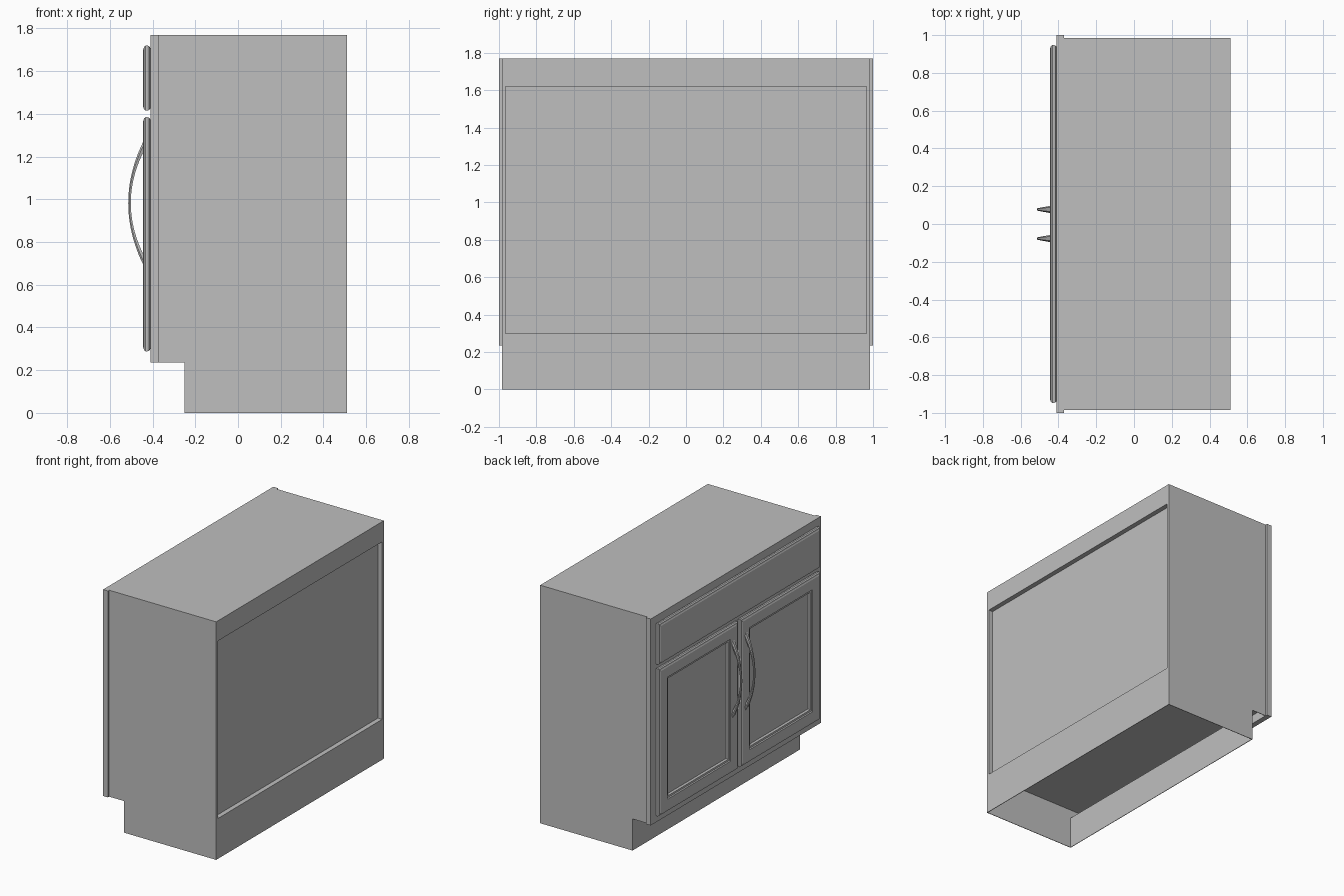
import bpy, bmesh, math

cube = bpy.data.objects.get("Cube")
if cube:
    bpy.data.objects.remove(cube, do_unlink=True)

grey = bpy.data.materials.new("plain grey")
grey.use_nodes = True
colour = (0.52, 0.52, 0.52, 1)
grey.diffuse_color = colour
grey.node_tree.nodes["Principled BSDF"].inputs["Base Color"].default_value = colour


def finish(name, bm):
    bmesh.ops.recalc_face_normals(bm, faces=bm.faces)
    mesh = bpy.data.meshes.new(name)
    bm.to_mesh(mesh)
    bm.free()
    mesh.materials.append(grey)
    ob = bpy.data.objects.new(name, mesh)
    bpy.context.collection.objects.link(ob)
    return ob


def box(name, x, y, z):
    bm = bmesh.new()
    bmesh.ops.create_cube(bm, size=1)
    for v in bm.verts:
        for i, (a, b) in enumerate((x, y, z)):
            v.co[i] = a if v.co[i] < 0 else b
    return finish(name, bm)


def rings(name, loops):
    """Bridge rings of equal length and cap both ends."""
    bm = bmesh.new()
    rows = [[bm.verts.new(p) for p in loop] for loop in loops]
    n = len(rows[0])
    for a, b in zip(rows, rows[1:]):
        for i in range(n):
            j = (i + 1) % n
            bm.faces.new((a[i], a[j], b[j], b[i]))
    bm.faces.new(rows[0])
    bm.faces.new(rows[-1])
    return finish(name, bm)


def front_panel(name, y, z, profile):
    """Moulded panel: profile is (inset, x) steps from the back to the middle."""
    return rings(name, [[(x, y[0] + d, z[0] + d), (x, y[1] - d, z[0] + d),
                         (x, y[1] - d, z[1] - d), (x, y[0] + d, z[1] - d)]
                        for d, x in profile])


BACK, FACE, KICK, TOP = 0.51, -0.37, -0.25, 1.77
SIDE, SKIN, STEP, FLOOR = 0.985, 0.004, 0.235, 0.30

# Side walls with a notch for the toe kick
outline = [(BACK, 0), (BACK, TOP), (FACE, TOP), (FACE, STEP), (KICK, STEP), (KICK, 0)]
for label, s in (("left", 1), ("right", -1)):
    rings(label + "_side_wall", [[(x, s * y, z) for x, z in outline]
                                 for y in (SIDE, SIDE - SKIN)])

# Top, raised floor and toe kick leave the underside open
inner = SIDE - SKIN
box("top_panel", (FACE, BACK), (-inner, inner), (TOP - 0.03, TOP))
box("floor_panel", (FACE, BACK - 0.035), (-inner, inner), (FLOOR, FLOOR + 0.03))
box("toe_kick", (KICK, KICK + SKIN), (-inner, inner), (0, STEP))

# Back wall: rails and stiles around a recessed panel
REC = BACK - 0.035
box("back_bottom_rail", (REC, BACK), (-inner, inner), (FLOOR - 0.02, FLOOR))
box("back_skirt", (BACK - SKIN, BACK), (-inner, inner), (0, FLOOR - 0.02))
box("back_top_rail", (REC, BACK), (-inner, inner), (1.62, TOP - 0.03))
for label, s in (("left", 1), ("right", -1)):
    box(label + "_back_stile", (REC, BACK), sorted((s * 0.965, s * inner)), (FLOOR, 1.62))
box("back_panel", (REC - 0.01, REC), (-inner, inner), (FLOOR, TOP - 0.03))

# Face frame, slightly wider than the body
box("face_frame", (-0.41, FACE), (-1, 1), (STEP, TOP))

# Moulded drawer front
edge = [(0.012, -0.41), (0.003, -0.416), (0, -0.425), (0, -0.432), (0.006, -0.44), (0.014, -0.442)]
front_panel("drawer_front", (-0.948, 0.948), (1.415, 1.72),
            edge + [(0.02, -0.445), (0.03, -0.445)])

# Doors with a recessed centre, and tapered bow handles
recess = [(0.02, -0.445), (0.095, -0.445), (0.10, -0.438), (0.112, -0.436), (0.12, -0.424)]
N = 24
for label, s in (("left", 1), ("right", -1)):
    front_panel(label + "_door", sorted((s * 0.015, s * 0.948)), (0.288, 1.385), edge + recess)
    loops = []
    for i in range(N + 1):
        t = 2 * i / N - 1
        w = 0.007 + 0.012 * t * t
        xo, zo = -0.514 + 0.071 * t * t, 0.982 + 0.29 * t
        xi, zi = -0.502 + 0.059 * t * t, 0.982 + 0.24 * t
        y = s * 0.077
        loops.append([(xo, y - w * 0.6, zo), (xo, y + w * 0.6, zo),
                      (xo * 0.6 + xi * 0.4, y + w, zo * 0.6 + zi * 0.4), (xi, y + w * 0.7, zi),
                      (xi, y - w * 0.7, zi), (xo * 0.6 + xi * 0.4, y - w, zo * 0.6 + zi * 0.4)])
    handle = rings(label + "_handle", loops)
    bpy.ops.object.select_all(action='DESELECT')
    bpy.context.view_layer.objects.active = handle
    handle.select_set(True)
    bpy.ops.object.shade_smooth_by_angle(angle=math.radians(35))
